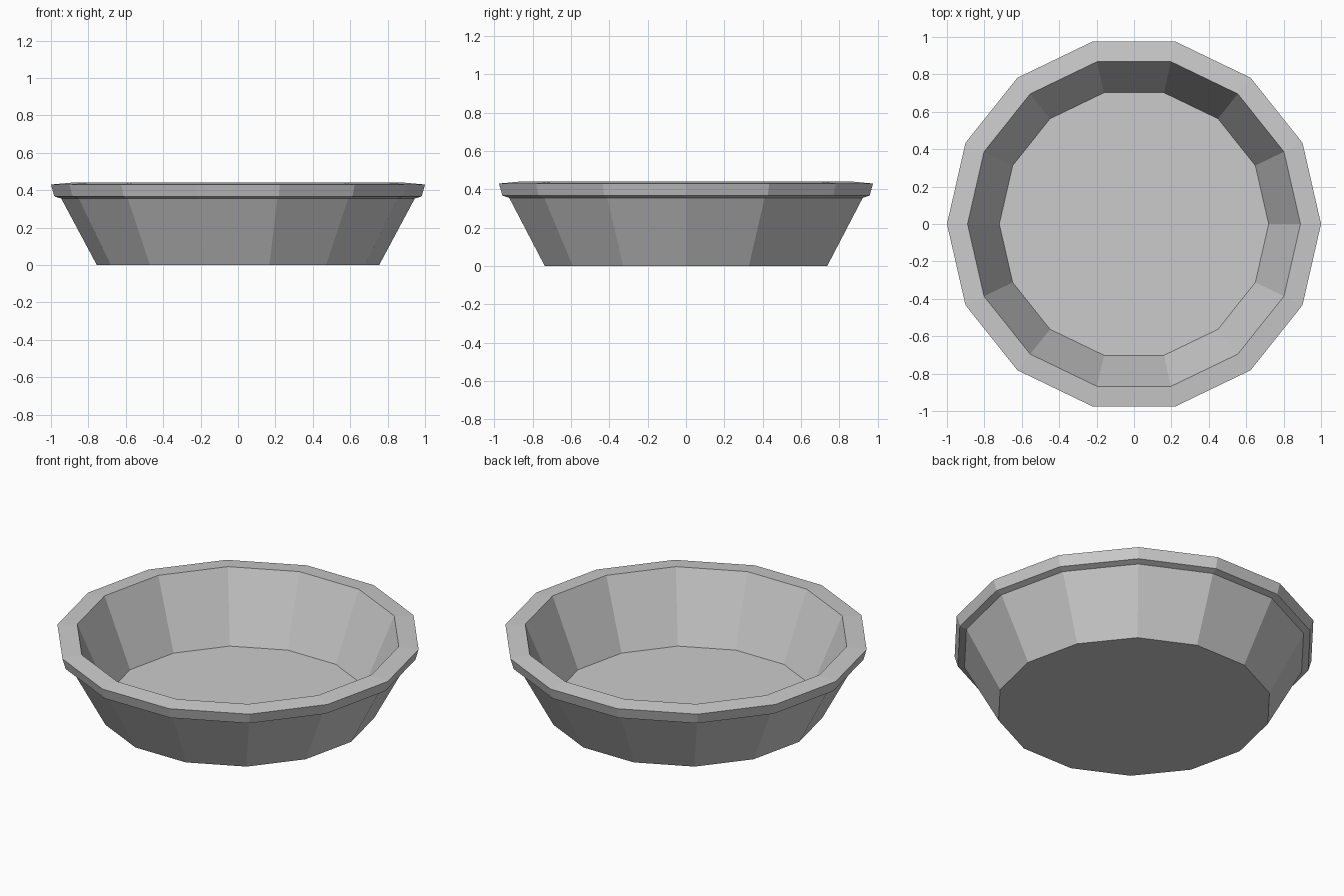
import bpy, bmesh
from math import cos, sin, tau

if "Cube" in bpy.data.objects:
    bpy.data.objects.remove(bpy.data.objects["Cube"])

SIDES = 14

# Profile (radius, height): outer wall, rim, inner wall down to the floor
PROFILE = [(0.755, 0.0), (0.945, 0.355), (0.982, 0.367), (1.0, 0.43),
           (0.89, 0.44), (0.72, 0.04)]

bm = bmesh.new()
rings = [[bm.verts.new((r * cos(tau * i / SIDES), r * sin(tau * i / SIDES), z))
          for i in range(SIDES)] for r, z in PROFILE]

# Side bands
for low, high in zip(rings, rings[1:]):
    for i in range(SIDES):
        j = (i + 1) % SIDES
        bm.faces.new((low[i], low[j], high[j], high[i]))

# Underside and inner floor
bm.faces.new(rings[0][::-1])
bm.faces.new(rings[-1])
bmesh.ops.recalc_face_normals(bm, faces=bm.faces)

mesh = bpy.data.meshes.new("bowl")
bm.to_mesh(mesh)
bm.free()
bpy.context.collection.objects.link(bpy.data.objects.new("bowl", mesh))
